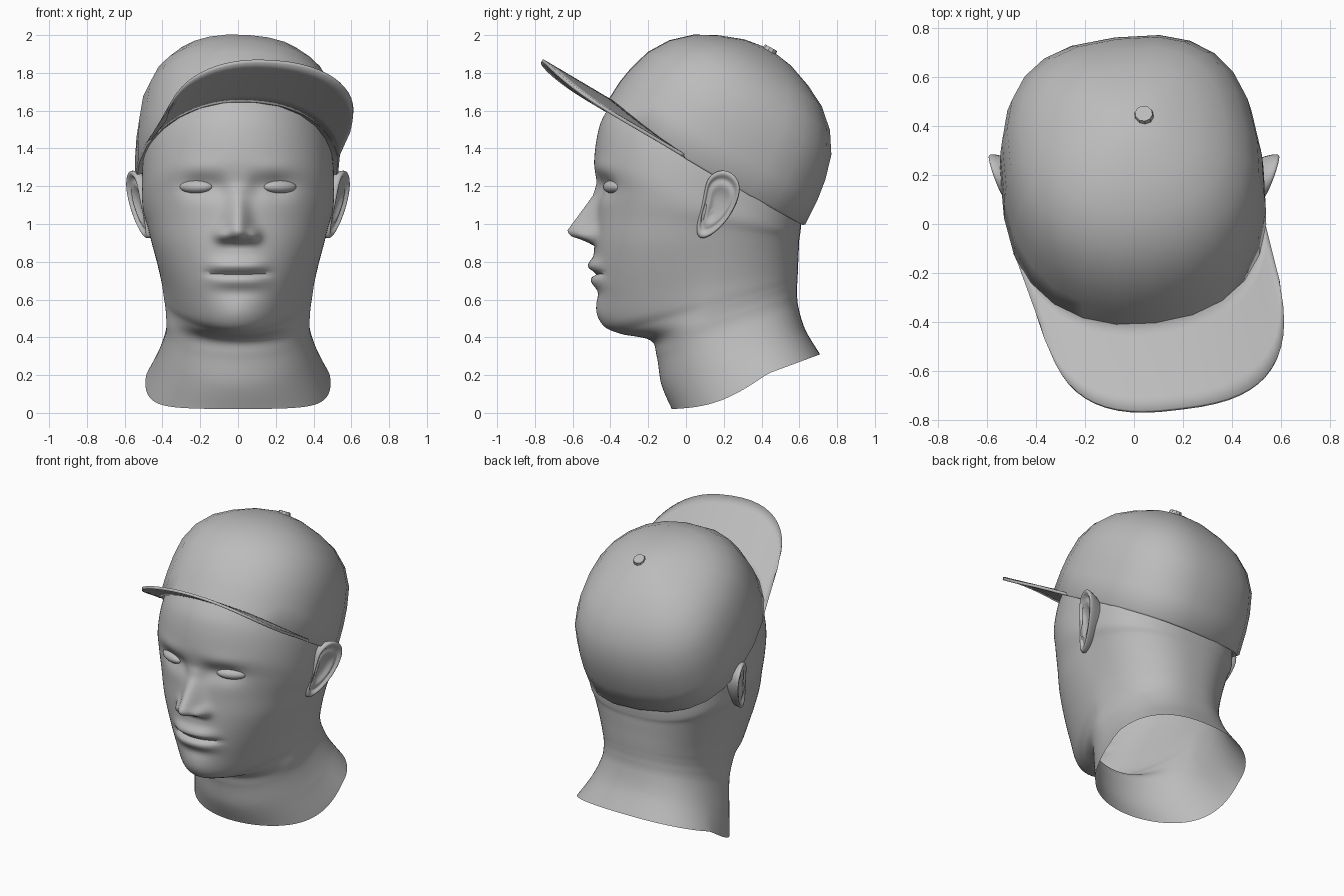
import bpy, bmesh, math
from math import sin, cos, pi, exp, radians
from mathutils import Matrix, Vector

if "Cube" in bpy.data.objects:
    bpy.data.objects.remove(bpy.data.objects["Cube"])

grey = bpy.data.materials.new("plain_grey")
grey.use_nodes = True
colour = (0.5, 0.5, 0.5, 1)
grey.diffuse_color = colour
grey.node_tree.nodes["Principled BSDF"].inputs["Base Color"].default_value = colour


def make(name, bm, matrix=None, angle=50):
    """Turn a bmesh into a smooth shaded grey object."""
    bmesh.ops.recalc_face_normals(bm, faces=bm.faces)
    mesh = bpy.data.meshes.new(name)
    bm.to_mesh(mesh)
    bm.free()
    mesh.materials.append(grey)
    ob = bpy.data.objects.new(name, mesh)
    bpy.context.collection.objects.link(ob)
    if matrix:
        ob.matrix_world = matrix
    bpy.ops.object.select_all(action="DESELECT")
    ob.select_set(True)
    bpy.context.view_layer.objects.active = ob
    bpy.ops.object.shade_smooth_by_angle(angle=radians(angle))
    return ob


def loft(bm, rings, closed=True):
    """Bridge equal-length rows of points with quads."""
    rows = [[bm.verts.new(p) for p in ring] for ring in rings]
    n = len(rows[0])
    for a, b in zip(rows, rows[1:]):
        for i in range(n if closed else n - 1):
            j = (i + 1) % n
            bm.faces.new((a[i], a[j], b[j], b[i]))
    return rows


def bump(d, width):
    return exp(-(d / width) ** 2)


def power(v, p):
    return math.copysign(abs(v) ** p, v)


def spline(keys, t):
    """Catmull-Rom blend through a list of tuples."""
    i = min(int(t), len(keys) - 2)
    f = t - i
    p = [keys[max(0, min(len(keys) - 1, i + k))] for k in (-1, 0, 1, 2)]
    return [b + 0.5 * f * (c - a + f * (2 * a - 5 * b + 4 * c - d + f * (3 * (b - c) + d - a)))
            for a, b, c, d in zip(*p)]


def ramp(x, points):
    """Piecewise linear lookup, points in rising order."""
    for (x0, y0), (x1, y1) in zip(points, points[1:]):
        if x <= x1:
            return y0 + (y1 - y0) * max(0, (x - x0) / (x1 - x0))
    return points[-1][1]


# Head and neck: tilted rings
# (front y, front z, back y, back z, half width, y of widest point, front taper)
SECTIONS = [
    (-.36, 1.68, .64, 1.16, .49, .12, 0), (-.45, 1.54, .61, 1.06, .505, .12, -.06),
    (-.485, 1.35, .61, 1.0, .505, .12, -.12), (-.472, 1.2, .605, .95, .50, .12, -.12),
    (-.475, 1.05, .60, .92, .475, .12, -.12), (-.485, .9, .598, .88, .452, .12, -.1),
    (-.485, .75, .595, .82, .427, .12, -.02), (-.472, .6, .593, .76, .405, .12, .1),
    (-.44, .47, .591, .72, .393, .12, .22), (-.35, .42, .589, .685, .385, .12, .24),
    (-.19, .385, .588, .635, .38, .13, .04), (-.155, .3, .595, .56, .384, .17, 0),
    (-.13, .15, .632, .44, .425, .25, 0), (-.075, .02, .71, .31, .49, .35, 0)]
NOSE = [(.885, 0), (.91, .05), (.935, .125), (.96, .15), (1.0, .125), (1.15, .022), (1.22, 0)]


def face_relief(x, z):
    """Forward offset of the face at a point of its front."""
    ax = abs(x)
    nose_width = ramp(z, [(.93, .075), (1.15, .045)])
    d = ramp(z, NOSE) * bump(x, nose_width)
    d += .045 * bump(ax - .085, .035) * bump(z - .94, .035)       # nostril wings
    d -= .033 * bump(ax - .2, .1) * bump(z - 1.2, .06)            # eye sockets
    d -= .015 * bump(ax - .1, .045) * bump(z - 1.19, .06)
    d += .008 * bump(ax - .2, .13) * bump(z - 1.295, .05)         # brows
    lips = exp(-(ax / .15) ** 4)
    d += lips * (.034 * bump(z - .78, .036) + .022 * bump(z - .7, .034))
    d -= .028 * exp(-(ax / .165) ** 6) * bump(z - .738, .013)     # mouth line
    d -= .012 * bump(x, .12) * bump(z - .635, .035)
    d += .012 * bump(x, .12) * bump(z - .53, .06)                 # chin
    return d


def head_ring(t, columns=128):
    yf, zf, yb, zb, w, yc, taper = spline(SECTIONS, t)
    ring = []
    for i in range(columns):
        a = 2 * pi * i / columns
        a -= .45 * sin(a)                    # denser columns on the face
        if cos(a) > 0:
            x = w * sin(a) * (1 - taper * cos(a))
            y = yc - (yc - yf) * cos(a)
        else:
            x = w * power(sin(a), .82)
            y = yc + (yb - yc) * abs(cos(a)) ** .82
        f = (y - yf) / (yb - yf)
        z = zf + (zb - zf) * f
        z -= .05 * max(0, t - 12) * sin(pi * min(1, f / .65))     # dip at the neck's cut edge
        if cos(a) > 0 and t < 9:
            y -= face_relief(x, z) * min(1, 2 * cos(a))
        ring.append((x, y, z))
    return ring


bm = bmesh.new()
steps = 9
loft(bm, [head_ring(k / steps) for k in range((len(SECTIONS) - 1) * steps + 1)])
make("head_and_neck", bm, angle=70)

# Eyes: flattened balls set in the sockets
for side, name in ((1, "left_eye"), (-1, "right_eye")):
    bm = bmesh.new()
    bmesh.ops.create_uvsphere(bm, u_segments=24, v_segments=16, radius=1)
    bmesh.ops.scale(bm, vec=(.095, .045, .036), verts=bm.verts)
    make(name, bm, Matrix.Translation((side * .222, -.383, 1.197))
         @ Matrix.Rotation(side * radians(24), 4, "Z"))

# Ears: dished layers of one outline (y, z), leaning outward to the back
EAR = [(.055, 1.0), (.055, .93), (.1, .915), (.19, .98), (.26, 1.08), (.29, 1.17),
       (.28, 1.24), (.22, 1.29), (.15, 1.28), (.105, 1.23), (.095, 1.15), (.075, 1.07)]
LAYERS = [(.7, -.14), (.88, -.07), (1, -.03), (1, 0), (.86, .003),
          (.76, -.022), (.6, -.006), (.45, -.018), (.25, -.03)]
for side, name in ((1, "left_ear"), (-1, "right_ear")):
    bm = bmesh.new()
    rings = []
    for scale, depth in LAYERS:
        ring = []
        for y, z in EAR:
            y, z = .17 + (y - .17) * scale, 1.1 + (z - 1.1) * scale
            x = .495 + .36 * (y - .1) + .12 * (z - .92) + depth
            ring.append((side * x, y, z))
        rings.append(ring)
    rows = loft(bm, rings)
    bm.faces.new(rows[-1])
    ear = make(name, bm, angle=180)
    ear.modifiers.new("rounding", "SUBSURF").levels = 2
    ear.modifiers["rounding"].render_levels = 2

# Cap frame: tipped back and turned a little to the model's left
cap = (Matrix.Translation((0, .09, 1.3)) @ Matrix.Rotation(radians(-29.2), 4, "X")
       @ Matrix.Rotation(radians(8), 4, "Z"))


def crown_point(r, h, a):
    """Point of the crown: rounder in front, squarer behind, hem arched over the brow."""
    p = .9 if cos(a) > 0 else .76
    wide = .87 + .15 * (h / .72) ** 2
    arch = .068 * max(0, cos(a)) ** 2 * max(0, 1 - h / .3)
    return wide * r * power(sin(a), p), -r * power(cos(a), p), h + arch


# Cap crown: radius and height profile, with a small turned-in hem
CROWN = [(.56, .02), (.605, -.01), (.615, .0), (.608, .15), (.592, .26), (.555, .39),
         (.485, .5), (.385, .59), (.27, .65), (.14, .698)]
bm = bmesh.new()
sides = 24
rows = loft(bm, [[crown_point(r, h, 2 * pi * i / sides) for i in range(sides)]
                 for r, h in CROWN])
top = bm.verts.new((0, 0, .72))
for a, b in zip(rows[-1], rows[-1][1:] + rows[-1][:1]):
    bm.faces.new((a, b, top))
make("cap_crown", bm, cap)

# Cap button
bm = bmesh.new()
bmesh.ops.create_cone(bm, cap_ends=True, segments=10, radius1=.042, radius2=.036, depth=.024)
make("cap_button", bm, cap @ Matrix.Translation((.04, 0, .717)), 30)


# Cap brim: arched sheet from the crown's hem to a squarish outer edge
def brim_row(f, count=28):
    row = []
    for i in range(count + 1):
        s = 2 * i / count - 1
        b = s * pi / 2
        inner = Vector(crown_point(.605, 0, s * radians(76)))
        x = power(sin(b), .8) * .49
        outer = Vector((x + .045, -.45 - .575 * max(0, cos(b)) ** .7,
                        .078 - .065 * (x / .49) ** 2))
        row.append(inner.lerp(outer, f))
    return row


bm = bmesh.new()
loft(bm, [brim_row(k / 6) for k in range(7)], closed=False)
brim = make("cap_brim", bm, cap)
sheet = brim.modifiers.new("thickness", "SOLIDIFY")
sheet.thickness = .018
sheet.offset = 0
